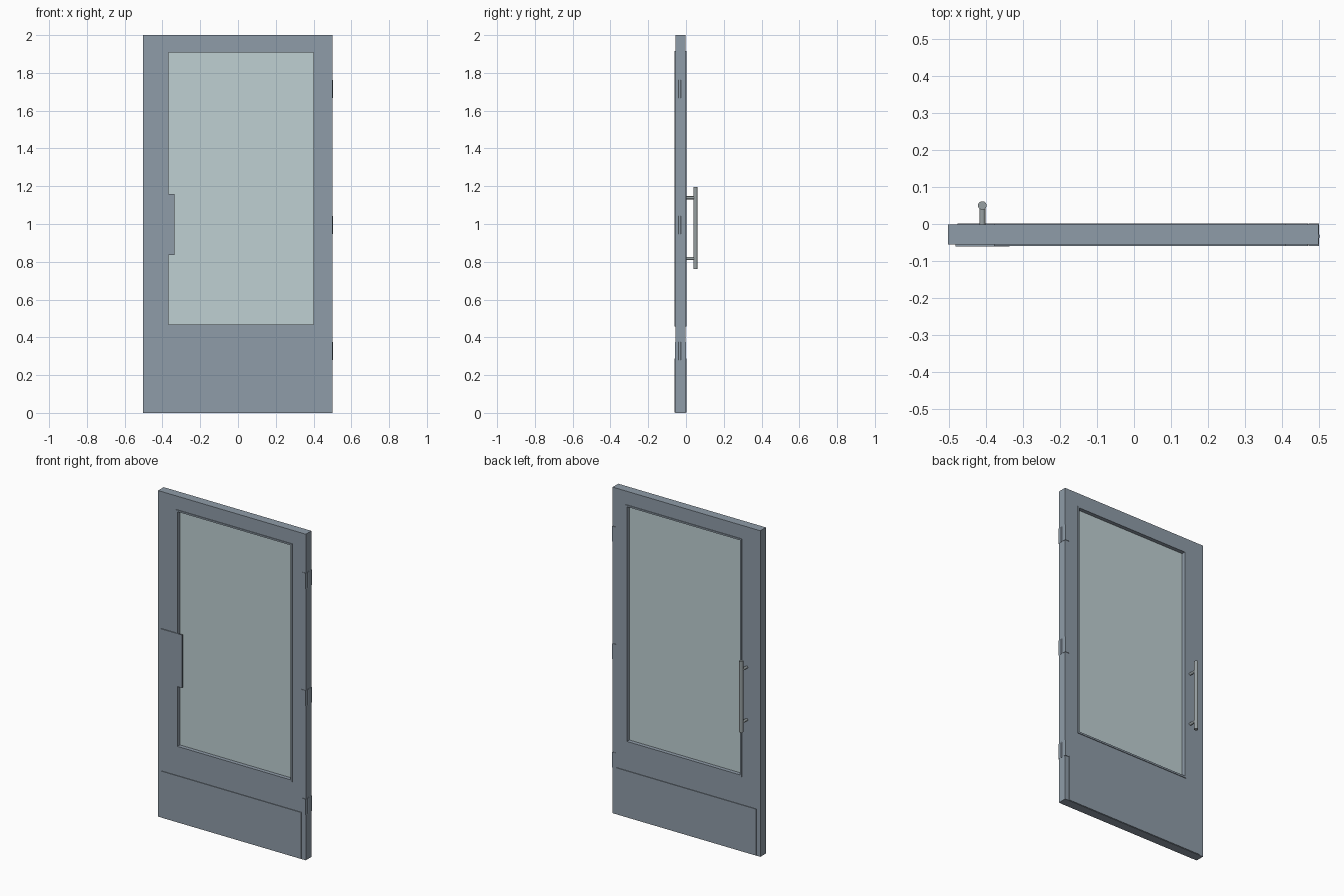
import bpy, bmesh, math
from mathutils import Matrix

if "Cube" in bpy.data.objects:
    bpy.data.objects.remove(bpy.data.objects["Cube"])


def material(name, color):
    m = bpy.data.materials.new(name)
    m.diffuse_color = (*color, 1)
    m.use_nodes = True
    m.node_tree.nodes["Principled BSDF"].inputs["Base Color"].default_value = m.diffuse_color
    return m


paint = material("blue grey metal", (0.275, 0.332, 0.392))
glazing = material("pale glass", (0.52, 0.63, 0.65))
steel = material("brushed steel", (0.31, 0.35, 0.36))


def finish(name, bm, mat):
    bmesh.ops.recalc_face_normals(bm, faces=bm.faces)
    mesh = bpy.data.meshes.new(name)
    bm.to_mesh(mesh)
    bm.free()
    mesh.materials.append(mat)
    obj = bpy.data.objects.new(name, mesh)
    bpy.context.collection.objects.link(obj)
    return obj


def box(name, x, y, z, mat):
    bm = bmesh.new()
    size = Matrix.Diagonal((x[1] - x[0], y[1] - y[0], z[1] - z[0], 1))
    mid = Matrix.Translation((sum(x) / 2, sum(y) / 2, sum(z) / 2))
    bmesh.ops.create_cube(bm, size=1, matrix=mid @ size)
    return finish(name, bm, mat)


def ring(name, outer, inner, y, mat):
    """Rectangular frame; outer and inner are (x0, x1, z0, z1)."""
    bm = bmesh.new()

    def loop(r, d):
        return [bm.verts.new((r[a], d, r[b])) for a, b in ((0, 2), (1, 2), (1, 3), (0, 3))]

    loops = [loop(outer, y[0]), loop(inner, y[0]), loop(inner, y[1]), loop(outer, y[1])]
    for k in range(4):
        a, b = loops[k], loops[(k + 1) % 4]
        for i in range(4):
            j = (i + 1) % 4
            bm.faces.new((a[i], a[j], b[j], b[i]))
    return finish(name, bm, mat)


def rod(name, center, radius, length, axis, mat, sides=24):
    bm = bmesh.new()
    turn = Matrix.Rotation(math.pi / 2, 4, 'X') if axis == 'Y' else Matrix.Identity(4)
    bmesh.ops.create_cone(bm, cap_ends=True, segments=sides, radius1=radius, radius2=radius,
                          depth=length, matrix=Matrix.Translation(center) @ turn)
    for f in bm.faces:
        f.smooth = len(f.verts) == 4
    for e in bm.edges:
        e.smooth = all(len(f.verts) == 4 for f in e.link_faces)
    return finish(name, bm, mat)


FRONT, BACK = -0.056, -0.002
LEFT, RIGHT = -0.503, 0.499
PROUD = 0.004

# Door leaf with its glazed opening
opening = (-0.378, 0.409, 0.457, 1.917)
sight = (-0.368, 0.399, 0.468, 1.907)
ring("door_leaf", (LEFT, RIGHT, 0, 2), opening, (FRONT, BACK), paint)
ring("glazing_bead", opening, sight, (FRONT - PROUD, BACK + PROUD), paint)
box("glass_pane", (-0.372, 0.403), (-0.036, -0.022), (0.464, 1.911), glazing)

# Kick plates on both faces
box("front_kick_plate", (-0.477, 0.47), (FRONT - PROUD, FRONT), (0.002, 0.287), paint)
box("back_kick_plate", (-0.477, 0.47), (BACK, BACK + PROUD), (0.002, 0.287), paint)

# Push plate overlapping the glass edge
box("push_plate", (-0.483, -0.336), (FRONT - 0.005, FRONT + 0.001), (0.835, 1.16), paint)

# Hinges: leaves wrapped round the edge, with a knuckle
for i, z in enumerate((0.328, 0.994, 1.714)):
    span = (z - 0.048, z + 0.048)
    box(f"hinge_leaf_{i}", (0.472, RIGHT + 0.001), (FRONT - 0.003, BACK + 0.003), span, paint)
    rod(f"hinge_knuckle_{i}", (RIGHT - 0.003, -0.033, z), 0.007, 0.096, 'Z', paint, 16)

# Pull handle on the back
rod("pull_bar", (-0.41, 0.05, 0.979), 0.0115, 0.436, 'Z', steel)
for i, z in enumerate((0.817, 1.139)):
    rod(f"pull_post_{i}", (-0.41, 0.023, z), 0.008, 0.054, 'Y', steel)
